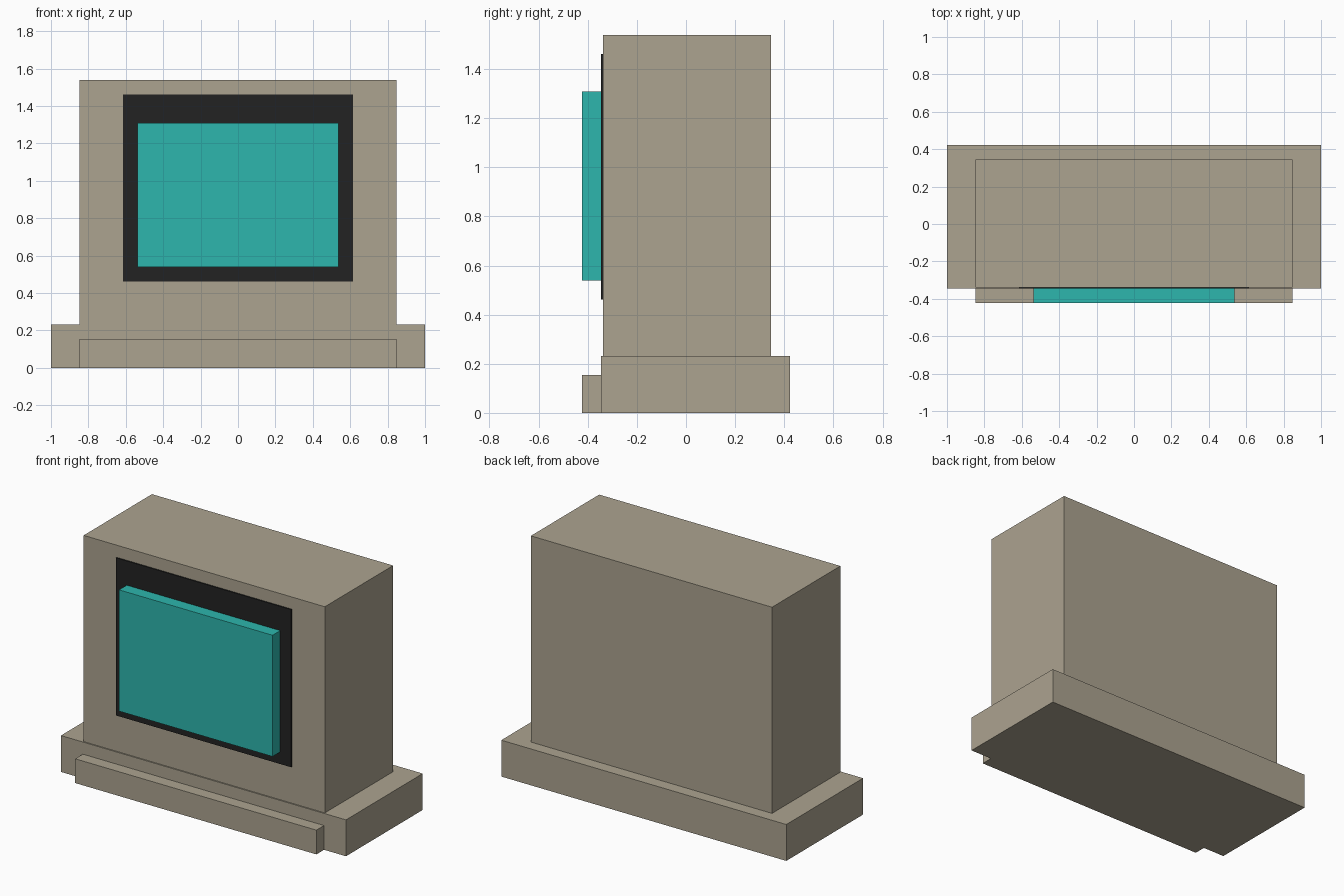
import bpy

if "Cube" in bpy.data.objects:
    bpy.data.objects.remove(bpy.data.objects["Cube"])


def linear(c):
    c /= 255
    return c / 12.92 if c <= 0.04045 else ((c + 0.055) / 1.055) ** 2.4


def material(name, rgb):
    m = bpy.data.materials.new(name)
    m.diffuse_color = (*[linear(c) for c in rgb], 1)
    m.use_nodes = True
    m.node_tree.nodes["Principled BSDF"].inputs["Base Color"].default_value = m.diffuse_color
    return m


def box(name, x, y, z, mat):
    """Box from half width x and (min, max) ranges in y and z."""
    bpy.ops.mesh.primitive_cube_add(size=1, location=(0, sum(y) / 2, sum(z) / 2))
    ob = bpy.context.object
    ob.name = name
    ob.scale = (2 * x, y[1] - y[0], z[1] - z[0])
    bpy.ops.object.transform_apply(location=False, rotation=False, scale=True)
    ob.data.materials.append(mat)
    return ob


beige = material("beige", (172, 163, 144))
black = material("black", (34, 34, 34))
teal = material("teal", (45, 182, 173))

U = 1 / 13  # modular unit of the model

# Base and front ledge
box("base", 1.0, (-4.5 * U, 5.5 * U), (0, 3 * U), beige)
box("front_ledge", 11 * U, (-5.5 * U, -4.5 * U), (0, 2 * U), beige)

# Monitor housing
box("housing", 11 * U, (-4.4 * U, 4.5 * U), (3 * U, 20 * U), beige)

# Thin dark surround and raised screen
box("screen_surround", 8 * U, (-4.5 * U, -4.4 * U), (6 * U, 19 * U), black)
box("screen", 7 * U, (-5.5 * U, -4.5 * U), (7 * U, 17 * U), teal)
